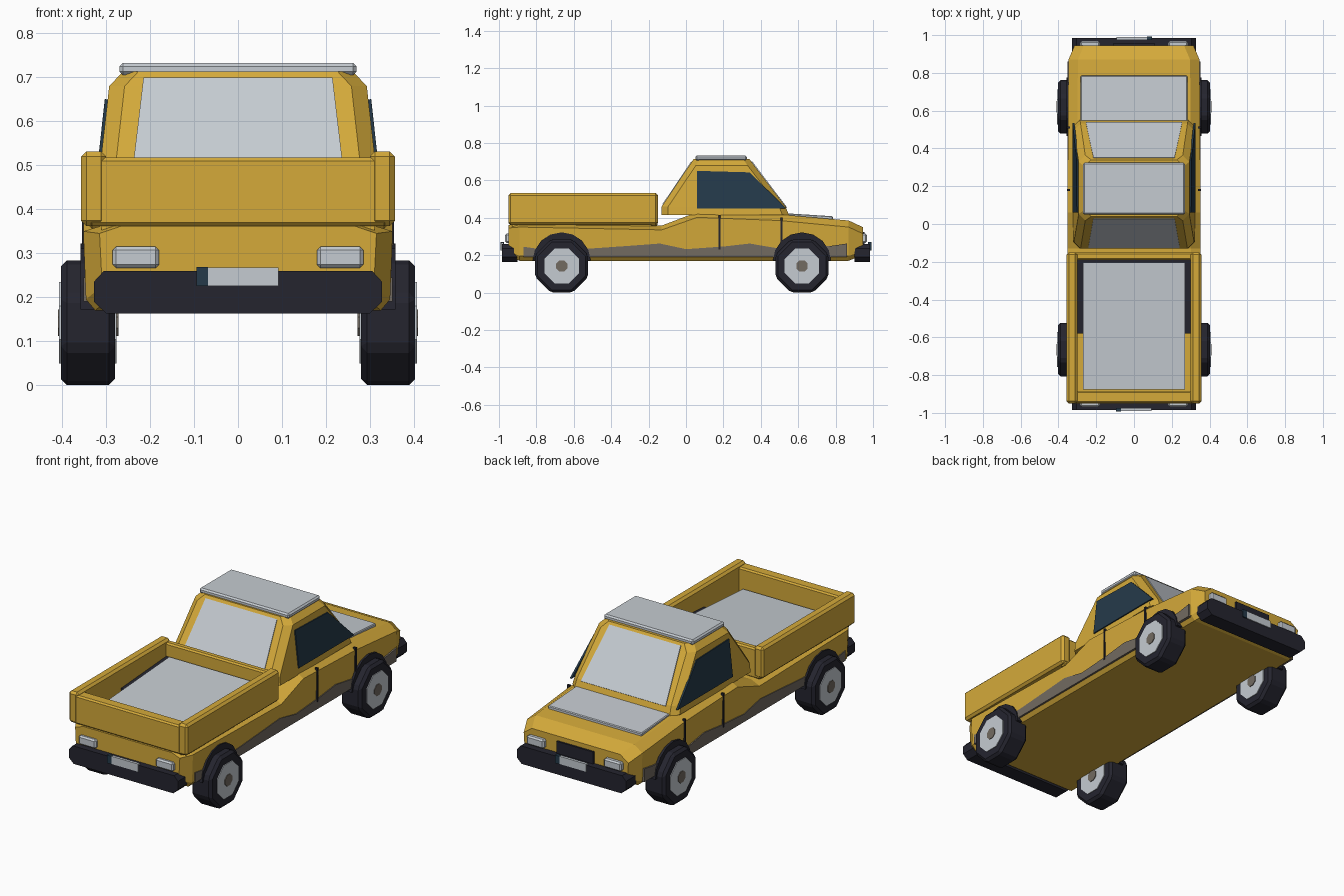
import bpy, bmesh, math
from mathutils import Vector

if "Cube" in bpy.data.objects:
    bpy.data.objects.remove(bpy.data.objects["Cube"])


def material(name, rgb):
    m = bpy.data.materials.new(name)
    m.diffuse_color = (*rgb, 1)
    m.use_nodes = True
    m.node_tree.nodes["Principled BSDF"].inputs["Base Color"].default_value = m.diffuse_color
    return m


YELLOW = material("yellow paint", (0.66, 0.40, 0.042))
SILVER = material("silver", (0.56, 0.60, 0.64))
BLACK = material("black rubber", (0.018, 0.018, 0.028))
NAVY = material("dark glass", (0.018, 0.042, 0.068))
MUD = material("brown grey", (0.17, 0.145, 0.12))


def finish(name, bm, mat, bevel=0):
    bmesh.ops.recalc_face_normals(bm, faces=bm.faces[:])
    if bevel:
        bmesh.ops.bevel(bm, geom=bm.edges[:], offset=bevel, segments=1, affect='EDGES')
    me = bpy.data.meshes.new(name)
    bm.to_mesh(me)
    bm.free()
    me.materials.append(mat)
    ob = bpy.data.objects.new(name, me)
    bpy.context.collection.objects.link(ob)
    return ob


def loft(name, rings, mat, bevel=0):
    """Skin closed rings of equal length and cap both ends."""
    bm = bmesh.new()
    vs = [[bm.verts.new(p) for p in r] for r in rings]
    n = len(rings[0])
    for a, b in zip(vs, vs[1:]):
        for i in range(n):
            bm.faces.new((a[i], a[(i + 1) % n], b[(i + 1) % n], b[i]))
    bm.faces.new(vs[0])
    bm.faces.new(vs[-1])
    return finish(name, bm, mat, bevel)


def box(name, x, y, z, mat, bevel=0):
    rings = [[(x[0], y[0], h), (x[1], y[0], h), (x[1], y[1], h), (x[0], y[1], h)] for h in z]
    return loft(name, rings, mat, bevel)


def side_prism(name, yz, x0, x1, mat, bevel=0):
    """Side profile extruded along x."""
    return loft(name, [[(x, y, z) for y, z in yz] for x in (x0, x1)], mat, bevel)


def plate(name, pts, mat, t=0.004):
    """Thin plate straddling a surface."""
    p = [Vector(q) for q in pts]
    n = (p[1] - p[0]).cross(p[2] - p[0]).normalized() * t
    return loft(name, [[q - n for q in p], [q + n for q in p]], mat)


def disc(name, y, z, r, x0, x1, mat, n=8, bevel=0):
    prof = [(y + r * math.cos((i + .5) * math.tau / n), z + r * math.sin((i + .5) * math.tau / n))
            for i in range(n)]
    return side_prism(name, prof, x0, x1, mat, bevel)


# lower body: y, half width, bottom, crease and top heights
stations = [(-.95, .315, .20, .345, .362), (-.89, .352, .17, .35, .365),
            (-.13, .352, .17, .335, .358), (.06, .352, .17, .402, .43),
            (.50, .350, .17, .385, .418), (.87, .347, .17, .35, .385),
            (.945, .315, .20, .315, .35)]
rings = []
for y, w, b, c, t in stations:
    half = [(w - .027, b), (w - .006, b + .025), (w, c), (w - .05, t)]
    rings.append([(x, y, z) for x, z in half] + [(-x, y, z) for x, z in reversed(half)])
loft("body", rings, YELLOW)


# cab: z, half width, rear y, front y
def cab_ring(z, w, y0, y1, c=.035):
    half = [(w - c, y0), (w, y0 + c), (w, y1 - c), (w - c, y1)]
    return [(x, y, z) for x, y in half] + [(-x, y, z) for x, y in reversed(half)]


loft("cab", [cab_ring(.415, .322, -.13, .55), cab_ring(.46, .318, -.13, .532),
             cab_ring(.68, .293, .018, .364), cab_ring(.713, .262, .04, .34)], YELLOW)
box("roof_panel", (-.27, .27), (.05, .325), (.705, .733), SILVER, .008)

# windscreen and rear window
plate("rear_window", [(-.242, -.123, .47), (.242, -.123, .47), (.215, .031, .698), (-.215, .031, .698)], SILVER)
plate("windscreen", [(-.255, .537, .453), (.255, .537, .453), (.215, .350, .70), (-.215, .350, .70)], SILVER)

# hood panel
side_prism("hood_panel", [(.50, .405), (.50, .426), (.785, .408), (.785, .385)], -.282, .282, SILVER, .004)

# cargo bed
for s in (-1, 1):
    box("bed_side", sorted((s * .30, s * .357)), (-.95, -.15), (.362, .532), YELLOW, .012)
box("tailgate", (-.34, .34), (-.948, -.885), (.362, .518), YELLOW, .008)
box("bed_front_wall", (-.34, .34), (-.19, -.152), (.355, .518), YELLOW, .008)
box("bed_base", (-.31, .31), (-.93, -.16), (.35, .385), YELLOW)
side_prism("bed_liner", [(-.875, .39), (-.875, .412), (-.205, .455), (-.205, .43)], -.27, .27, SILVER)
side_prism("bed_liner_trim", [(-.58, .38), (-.58, .42), (-.188, .446), (-.188, .40)], -.298, .298, BLACK)

# bumpers, lamps and plates at both ends
for s, end in ((-1, "rear"), (1, "front")):
    def ys(a, b):
        return sorted((s * a, s * b))
    prof = [(-.30, .163), (.30, .163), (.328, .19), (.328, .235), (.305, .26),
            (-.305, .26), (-.328, .235), (-.328, .19)]
    loft(end + "_bumper", [[(x, y, z) for x, z in prof] for y in ys(.90, .985)], BLACK)
    for k in (-1, 1):
        box(end + "_lamp", sorted((k * .18, k * .285)), ys(.93, .968), (.266, .315), SILVER, .008)
    box(end + "_plate", (-.092, .092), ys(.975, .99), (.226, .268), SILVER)
    box(end + "_plate_band", sorted((s * .068, s * .094)), ys(.974, .992), (.225, .269), NAVY)
box("grille", (-.11, .11), (.93, .955), (.25, .325), BLACK)

mud_line = [(-.87, .19), (.86, .19), (.86, .262), (.78, .25), (.50, .235), (.34, .262), (.20, .246),
            (0, .232), (-.14, .262), (-.30, .25), (-.50, .236), (-.80, .235), (-.87, .245)]

for s in (-1, 1):
    # side windows, lower dirt band, door seams
    plate("side_window", [(s * .320, .06, .45), (s * .320, .535, .45), (s * .299, .34, .642),
                          (s * .298, .06, .65)], NAVY, .005)
    side_prism("dirt_band", mud_line, s * .335, s * .352, MUD)
    for y, z in ((.18, .23), (.51, .24)):
        box("door_seam", sorted((s * .34, s * .3545)), (y - .005, y + .005), (z, .415 if y < .3 else .40), BLACK)
    # wheels and arches
    for y in (-.665, .62):
        arch = [(y + .155 * math.cos(i * math.pi / 8), .167 + .155 * math.sin(i * math.pi / 8)) for i in range(9)]
        side_prism("wheel_arch", [(y + .155, .172)] + arch[1:-1] + [(y - .155, .172)],
                   s * .29, s * .358, BLACK)
        disc("tire", y, .142, .1537, s * .28, s * .403, BLACK, 8, .014)
        disc("rim", y, .142, .100, s * .276, s * .407, SILVER)
        disc("hub_cap", y, .142, .033, s * .272, s * .410, MUD)
